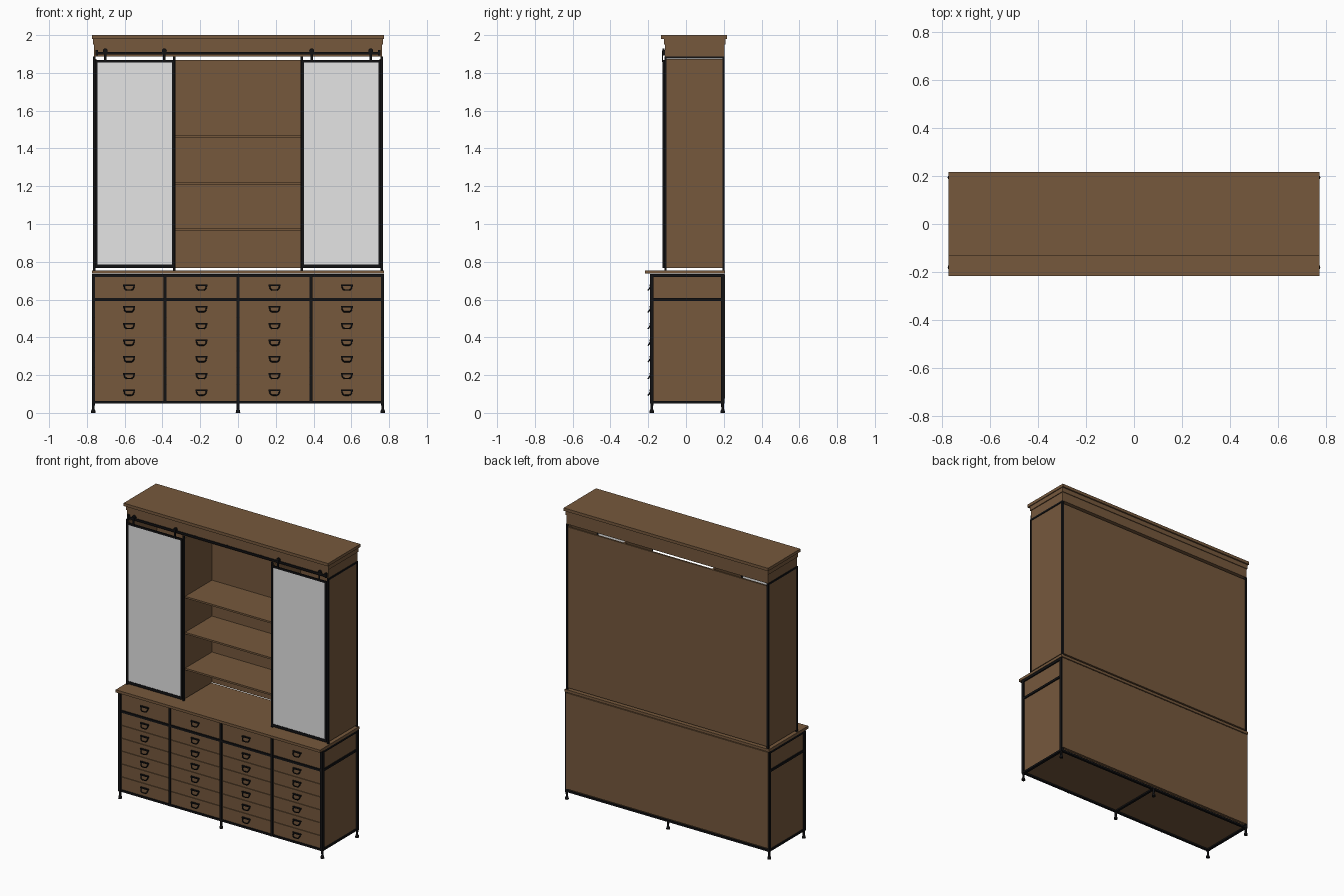
import bpy, bmesh, math
from mathutils import Vector

if "Cube" in bpy.data.objects:
    bpy.data.objects.remove(bpy.data.objects["Cube"])


def material(name, rgb):
    m = bpy.data.materials.new(name)
    m.diffuse_color = (*rgb, 1)
    m.use_nodes = True
    m.node_tree.nodes["Principled BSDF"].inputs["Base Color"].default_value = m.diffuse_color
    return m


WOOD = material("brown wood", (0.18, 0.099, 0.046))
IRON = material("black iron", (0.006, 0.006, 0.007))
MIRROR = material("mirror grey", (0.78, 0.78, 0.78))


def finish(name, bm, mat):
    me = bpy.data.meshes.new(name)
    bm.normal_update()
    bm.to_mesh(me)
    bm.free()
    me.materials.append(mat)
    ob = bpy.data.objects.new(name, me)
    bpy.context.collection.objects.link(ob)
    return ob


def add_box(bm, x0, x1, y0, y1, z0, z1):
    vs = bmesh.ops.create_cube(bm, size=1)["verts"]
    for v in vs:
        v.co = Vector(((x0 + x1) / 2 + v.co.x * (x1 - x0),
                       (y0 + y1) / 2 + v.co.y * (y1 - y0),
                       (z0 + z1) / 2 + v.co.z * (z1 - z0)))


def boxes(name, mat, *dims):
    bm = bmesh.new()
    for d in dims:
        add_box(bm, *d)
    return finish(name, bm, mat)


def lathe(name, mat, profile, loc, seg=16):
    bm = bmesh.new()
    vs = [bm.verts.new((r, 0, z)) for r, z in profile]
    es = [bm.edges.new(p) for p in zip(vs, vs[1:])]
    bmesh.ops.spin(bm, geom=vs + es, axis=(0, 0, 1), cent=(0, 0, 0),
                   angle=2 * math.pi, steps=seg)
    bmesh.ops.remove_doubles(bm, verts=bm.verts, dist=1e-5)
    bmesh.ops.recalc_face_normals(bm, faces=bm.faces)
    ob = finish(name, bm, mat)
    ob.location = loc
    return ob


COLS = [-0.766, -0.387, 0.0, 0.387, 0.766]
FRONT, BACK = -0.183, 0.197

# base carcass and its back panel
boxes("base_carcass", WOOD, (-0.764, 0.764, -0.176, 0.19, 0.06, 0.735))
boxes("base_back_panel", WOOD, (-0.766, 0.766, 0.19, 0.206, 0.075, 0.732))

# iron frame of the base
bars = []
for x in COLS:
    bars.append((x - 0.008, x + 0.008, -0.19, -0.172, 0.05, 0.735))
for z0, z1 in ((0.05, 0.063), (0.592, 0.607), (0.72, 0.736)):
    bars.append((-0.768, 0.768, -0.188, -0.172, z0, z1))
    for s in (-1, 1):
        xa, xb = sorted((s * 0.754, s * 0.772))
        bars.append((xa, xb, -0.185, 0.2, z0, z1))
for s in (-1, 1):
    xa, xb = sorted((s * 0.756, s * 0.774))
    bars.append((xa, xb, -0.19, -0.172, 0.05, 0.735))
    bars.append((xa, xb, 0.186, 0.203, 0.05, 0.735))
bars.append((-0.768, 0.768, 0.184, 0.2, 0.05, 0.063))
bars.append((-0.008, 0.008, -0.185, 0.197, 0.05, 0.063))
boxes("base_iron_frame", IRON, *bars)

# feet
for x in (-0.766, 0, 0.766):
    for y in (-0.181, 0.194):
        lathe("foot", IRON, [(0, 0.052), (0.008, 0.052), (0.007, 0.02), (0.011, 0.012),
                             (0.012, 0), (0, 0)], (x, y, 0))

# bail pull mesh, shared by every drawer
cu = bpy.data.curves.new("pull_path", "CURVE")
cu.dimensions = "3D"
cu.bevel_depth = 0.0035
cu.bevel_resolution = 1
cu.use_fill_caps = True
cu.resolution_u = 4
sp = cu.splines.new("BEZIER")
path = [(-0.027, 0, 0.012), (-0.019, -0.013, -0.01), (0, -0.016, -0.013),
        (0.019, -0.013, -0.01), (0.027, 0, 0.012)]
sp.bezier_points.add(len(path) - 1)
for bp, co in zip(sp.bezier_points, path):
    bp.co = co
    bp.handle_left_type = bp.handle_right_type = "AUTO"
tmp = bpy.data.objects.new("pull_path", cu)
bpy.context.collection.objects.link(tmp)
bpy.context.view_layer.update()
bm = bmesh.new()
bm.from_mesh(tmp.evaluated_get(bpy.context.evaluated_depsgraph_get()).to_mesh())
bpy.data.objects.remove(tmp)
add_box(bm, -0.031, 0.031, -0.008, 0.002, 0.009, 0.017)
pull = finish("drawer_pull", bm, IRON)
pull_mesh = pull.data
bpy.data.objects.remove(pull)

# drawers: one tall row above six equal rows
step = (0.592 - 0.063) / 6
rows = [(0.607, 0.72)] + [(0.063 + i * step, 0.063 + (i + 1) * step) for i in range(6)]
for xa, xb in zip(COLS, COLS[1:]):
    for z0, z1 in rows:
        boxes("drawer_front", WOOD, (xa + 0.009, xb - 0.009, FRONT, -0.17,
                                     z0 + 0.0015, z1 - 0.0015))
        p = bpy.data.objects.new("drawer_pull", pull_mesh)
        p.location = ((xa + xb) / 2, FRONT - 0.001, (z0 + z1) / 2)
        bpy.context.collection.objects.link(p)

# countertop
boxes("countertop", WOOD, (-0.774, 0.774, -0.218, 0.207, 0.737, 0.755))

# upper cabinet: sides, partitions, back (small gaps above and below)
Z0, Z1 = 0.768, 1.868
for s in (-1, 1):
    xa, xb = sorted((s * 0.748, s * 0.764))
    boxes("upper_side_panel", WOOD, (xa, xb, -0.106, 0.194, Z0, Z1 + 0.006))
    xa, xb = sorted((s * 0.33, s * 0.342))
    boxes("upper_partition", WOOD, (xa, xb, -0.104, 0.19, Z0, Z1))
boxes("upper_back_panel", WOOD, (-0.758, 0.758, 0.19, 0.202, Z0, Z1))

# shelves in all three bays
for z in (0.97, 1.216, 1.462):
    for xa, xb in ((-0.748, -0.342), (-0.33, 0.33), (0.342, 0.748)):
        boxes("shelf", WOOD, (xa, xb, -0.1, 0.19, z - 0.006, z + 0.006))

# iron frame of the upper cabinet
bars = []
for s in (-1, 1):
    xa, xb = sorted((s * 0.754, s * 0.767))
    bars.append((xa, xb, -0.115, -0.104, 0.755, 1.887))
    bars.append((xa, xb, 0.193, 0.204, 0.755, 1.887))
    bars.append((xa, xb, -0.115, 0.204, 1.875, 1.887))
    xa, xb = sorted((s * 0.33, s * 0.343))
    bars.append((xa, xb, -0.113, -0.104, 0.755, 1.887))
boxes("upper_iron_frame", IRON, *bars)

# sliding mirror doors with hangers
for s in (-1, 1):
    xa, xb = sorted((s * 0.337, s * 0.756))
    z0, z1, t = 0.767, 1.868, 0.013
    boxes("door_frame", IRON, (xa, xa + t, -0.124, -0.115, z0, z1),
          (xb - t, xb, -0.124, -0.115, z0, z1),
          (xa, xb, -0.124, -0.115, z0, z0 + 0.018), (xa, xb, -0.124, -0.115, z1 - t, z1))
    boxes("door_mirror", MIRROR, (xa + t, xb - t, -0.121, -0.116, z0 + 0.018, z1 - t))
    for x in (0.39, 0.703):
        boxes("hanger_strap", IRON, (s * x - 0.006, s * x + 0.006, -0.127, -0.123, 1.857, 1.918))
        w = lathe("hanger_wheel", IRON, [(0, -0.005), (0.013, -0.005), (0.013, 0.005),
                                         (0, 0.005)], (s * x, -0.119, 1.917))
        w.rotation_euler.x = math.pi / 2

# sliding rail with end stops
boxes("door_rail", IRON, (-0.755, 0.755, -0.122, -0.116, 1.897, 1.911),
      (-0.755, -0.742, -0.124, -0.105, 1.892, 1.922),
      (0.742, 0.755, -0.124, -0.105, 1.892, 1.922),
      *[(x - 0.006, x + 0.006, -0.117, -0.105, 1.898, 1.91) for x in (-0.25, 0, 0.25)])

# stepped crown
boxes("crown_frieze", WOOD, (-0.762, 0.762, -0.11, 0.203, 1.887, 1.955))
boxes("crown_molding", WOOD, (-0.768, 0.768, -0.116, 0.208, 1.95, 1.98))
boxes("crown_top", WOOD, (-0.774, 0.774, -0.132, 0.218, 1.98, 2.0))
